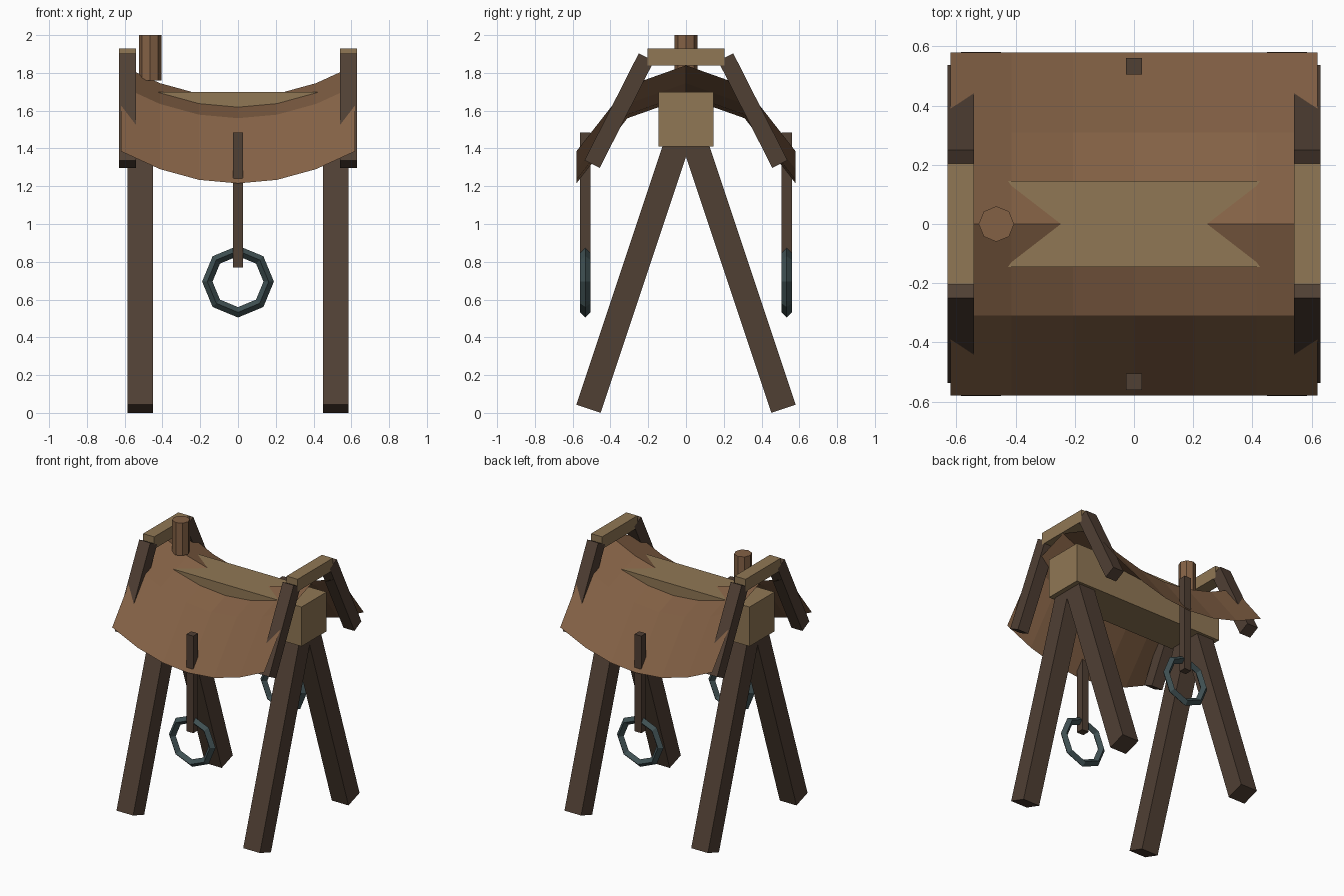
import bpy, bmesh
from math import atan2, hypot, pi
from mathutils import Matrix, Vector

if "Cube" in bpy.data.objects:
    bpy.data.objects.remove(bpy.data.objects["Cube"])


def material(name, rgb):
    m = bpy.data.materials.new(name)
    m.diffuse_color = (*rgb, 1)
    m.use_nodes = True
    m.node_tree.nodes["Principled BSDF"].inputs["Base Color"].default_value = m.diffuse_color
    return m


LEATHER = material("leather", (0.23, 0.12, 0.06))
PALE_WOOD = material("pale_wood", (0.28, 0.185, 0.09))
DARK_WOOD = material("dark_wood", (0.08, 0.05, 0.034))
IRON = material("iron", (0.05, 0.08, 0.085))


def finish(obj, name, mat):
    obj.name = name
    obj.data.materials.append(mat)
    return obj


def box(name, mat, center, size, tilt=0):
    bpy.ops.mesh.primitive_cube_add(size=1)
    obj = bpy.context.object
    obj.data.transform(Matrix.Translation(center) @ Matrix.Rotation(tilt, 4, 'X')
                       @ Matrix.Diagonal((*size, 1)))
    return finish(obj, name, mat)


def bar(name, mat, x, start, end, width):
    """Square bar between two (y, z) points at a given x."""
    dy, dz = end[0] - start[0], end[1] - start[1]
    center = (x, (start[0] + end[0]) / 2, (start[1] + end[1]) / 2)
    return box(name, mat, center, (width, width, hypot(dy, dz)), atan2(-dy, dz))


# Beam
box("beam", PALE_WOOD, (0, 0, 1.555), (1.24, 0.29, 0.29))

# Saddle sheet: roof-like section swept along a sagging curve
section = [(-0.58, 1.215), (-0.31, 1.56), (0, 1.67), (0.31, 1.56), (0.58, 1.215)]
bm = bmesh.new()
rows = []
for i in range(7):
    t = (i - 3) / 3
    rows.append([bm.verts.new((0.62 * t, y, z + 0.17 * t * t)) for y, z in section])
for a, b in zip(rows, rows[1:]):
    for j in range(len(section) - 1):
        bm.faces.new((a[j], b[j], b[j + 1], a[j + 1]))
mesh = bpy.data.meshes.new("saddle")
bm.to_mesh(mesh)
bm.free()
saddle = bpy.data.objects.new("saddle", mesh)
bpy.context.collection.objects.link(saddle)
finish(saddle, "saddle", LEATHER)

# Legs and end arches
for sx, end in ((-1, "left"), (1, "right")):
    box(f"{end}_arch_top", PALE_WOOD, (sx * 0.585, 0, 1.885), (0.09, 0.41, 0.09))
    for sy, side in ((-1, "front"), (1, "back")):
        bar(f"{end}_{side}_leg", DARK_WOOD, sx * 0.517,
            (sy * 0.516, 0.022), (sy * 0.03, 1.48), 0.136)
        bar(f"{end}_{side}_arch_side", DARK_WOOD, sx * 0.585,
            (sy * 0.21, 1.883), (sy * 0.497, 1.317), 0.09)

# Stirrup straps and rings
for sy, side in ((-1, "front"), (1, "back")):
    box(f"{side}_stirrup_strap", DARK_WOOD, (0, sy * 0.533, 1.128), (0.055, 0.055, 0.715))
    bpy.ops.mesh.primitive_torus_add(major_segments=8, minor_segments=4,
                                     major_radius=0.1625, minor_radius=0.0275)
    ring = bpy.context.object
    ring.data.transform(Matrix.Translation((0, sy * 0.533, 0.695))
                        @ Matrix.Rotation(pi / 2, 4, 'X'))
    finish(ring, f"{side}_stirrup_ring", IRON)

# Saddle horn
bpy.ops.mesh.primitive_cylinder_add(vertices=8, radius=0.06, depth=0.24,
                                    location=(-0.465, 0, 1.88))
finish(bpy.context.object, "saddle_horn", LEATHER)
